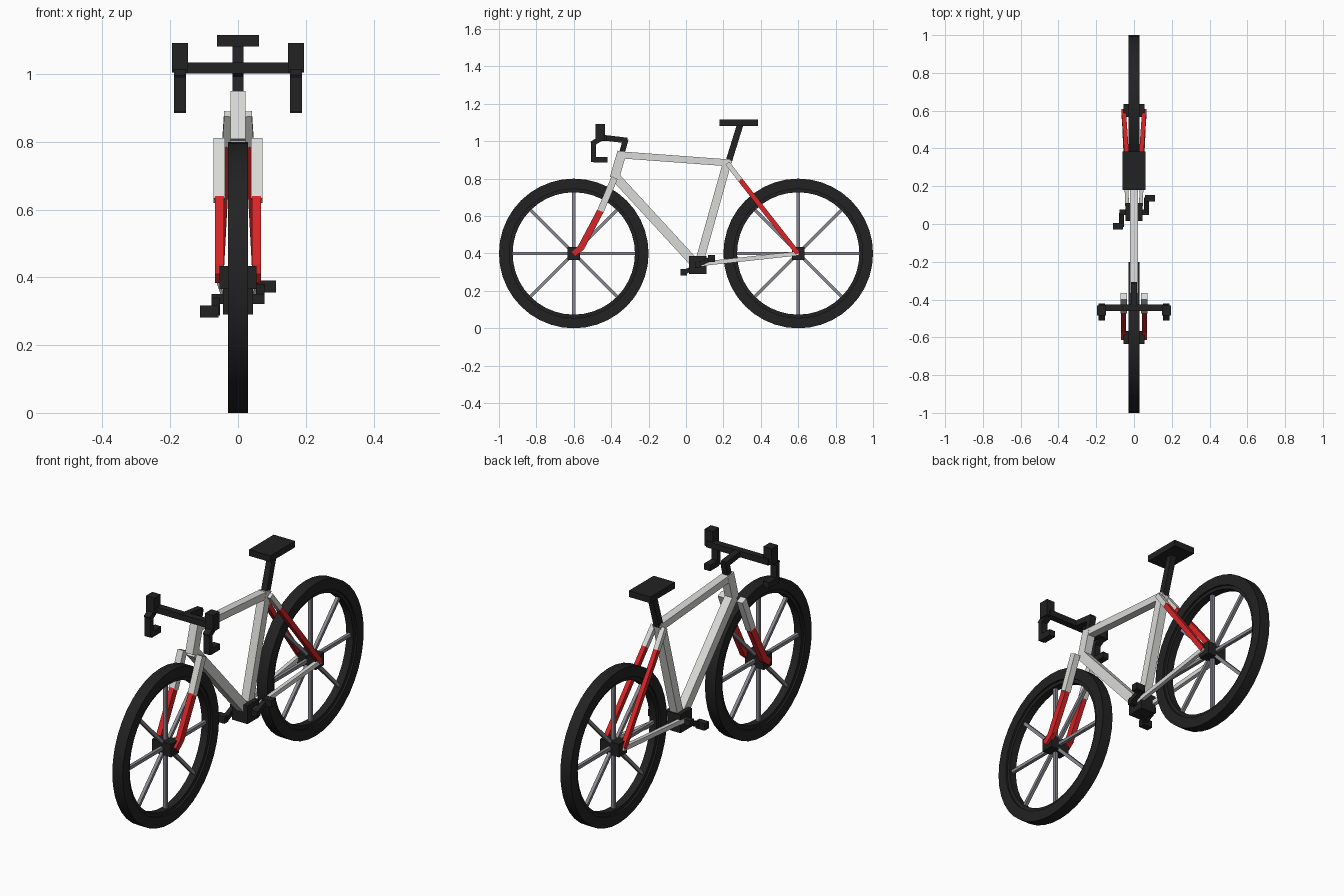
import bpy, bmesh, math
from mathutils import Vector, Matrix

if "Cube" in bpy.data.objects:
    bpy.data.objects.remove(bpy.data.objects["Cube"])


def material(name, rgb):
    m = bpy.data.materials.new(name)
    m.diffuse_color = (*rgb, 1)
    m.use_nodes = True
    m.node_tree.nodes["Principled BSDF"].inputs["Base Color"].default_value = m.diffuse_color
    return m


BLACK = material("matte black", (0.016, 0.016, 0.016))
WHITE = material("pale grey paint", (0.70, 0.70, 0.69))
RED = material("red paint", (0.68, 0.018, 0.02))
STEEL = material("spoke steel", (0.25, 0.25, 0.28))


def finish(name, bm, mat):
    bmesh.ops.recalc_face_normals(bm, faces=bm.faces)
    me = bpy.data.meshes.new(name)
    bm.to_mesh(me)
    bm.free()
    me.materials.append(mat)
    ob = bpy.data.objects.new(name, me)
    bpy.context.collection.objects.link(ob)
    return ob


def box(name, lo, hi, mat):
    """Axis-aligned box between two corners."""
    lo, hi = Vector(lo), Vector(hi)
    bm = bmesh.new()
    bmesh.ops.create_cube(bm, size=1, matrix=Matrix.Translation((lo + hi) / 2)
                          @ Matrix.Diagonal((*(hi - lo), 1)))
    return finish(name, bm, mat)


def add_bar(bm, a, b, wide, thick):
    """Square-section bar from a to b, wide along x."""
    a, b = Vector(a), Vector(b)
    d = (b - a).normalized()
    side = Vector((1, 0, 0))
    side = (side - d * side.dot(d)).normalized()
    up = d.cross(side)
    rot = Matrix((side, up, d)).transposed().to_4x4()
    bmesh.ops.create_cube(bm, size=1, matrix=Matrix.Translation((a + b) / 2) @ rot
                          @ Matrix.Diagonal((wide, thick, (b - a).length, 1)))


def bar(name, a, b, wide, thick, mat):
    bm = bmesh.new()
    add_bar(bm, a, b, wide, thick)
    return finish(name, bm, mat)


def ring(name, cy, cz, profile, mat, n=40):
    """Closed (radius, x) profile swept around the wheel axle."""
    bm = bmesh.new()
    loops = []
    for i in range(n):
        t = 2 * math.pi * i / n
        loops.append([bm.verts.new((x, cy + r * math.sin(t), cz + r * math.cos(t)))
                      for r, x in profile])
    k = len(profile)
    for i in range(n):
        p, q = loops[i], loops[(i + 1) % n]
        for j in range(k):
            bm.faces.new((p[j], p[(j + 1) % k], q[(j + 1) % k], q[j]))
    ob = finish(name, bm, mat)
    bpy.ops.object.select_all(action='DESELECT')
    ob.select_set(True)
    bpy.context.view_layer.objects.active = ob
    bpy.ops.object.shade_smooth_by_angle(angle=math.radians(30))


# Wheels: tyre, narrower rim, hub and eight spokes
for end, cy in (("front", -0.6), ("rear", 0.6)):
    ring(end + "_tyre", cy, 0.4,
         [(0.4, -0.03), (0.4, 0.03), (0.345, 0.03), (0.345, -0.03)], BLACK)
    ring(end + "_rim", cy, 0.4,
         [(0.35, -0.02), (0.35, 0.02), (0.327, 0.02), (0.327, -0.02)], BLACK)
    box(end + "_hub", (-0.055, cy - 0.034, 0.366), (0.055, cy + 0.034, 0.434), BLACK)
    bm = bmesh.new()
    for i in range(8):
        t = i * math.pi / 4
        c, s = math.cos(t), math.sin(t)
        add_bar(bm, (0, cy + 0.02 * s, 0.4 + 0.02 * c),
                (0, cy + 0.335 * s, 0.4 + 0.335 * c), 0.017, 0.017)
    finish(end + "_spokes", bm, STEEL)

# Main frame
bar("top_tube", (0, -0.35, 0.927), (0, 0.235, 0.884), 0.042, 0.037, WHITE)
bar("head_tube", (0, -0.342, 0.943), (0, -0.383, 0.802), 0.044, 0.05, WHITE)
bar("down_tube", (0, -0.378, 0.81), (0, 0.05, 0.345), 0.044, 0.05, WHITE)
bar("seat_tube", (0, 0.224, 0.9), (0, 0.07, 0.35), 0.044, 0.045, WHITE)

# Paired fork blades and stays
for tag, s in (("left", -1), ("right", 1)):
    x = 0.055 * s
    bar(tag + "_fork_upper", (x, -0.382, 0.805), (x, -0.457, 0.627), 0.034, 0.036, WHITE)
    bar(tag + "_fork_lower", (x, -0.455, 0.632), (x, -0.562, 0.43), 0.027, 0.036, RED)
    bar(tag + "_fork_tip", (x, -0.552, 0.438), (x, -0.604, 0.396), 0.027, 0.034, RED)
    bar(tag + "_seat_stay_upper", (0.028 * s, 0.222, 0.882), (0.034 * s, 0.291, 0.792),
        0.026, 0.026, WHITE)
    bar(tag + "_seat_stay_lower", (0.034 * s, 0.291, 0.792), (x, 0.598, 0.4),
        0.024, 0.026, RED)
    bar(tag + "_chain_stay", (0.035 * s, 0.06, 0.342), (x, 0.604, 0.401), 0.02, 0.023, WHITE)

# Seat post and saddle
bar("seat_post", (0, 0.228, 0.89), (0, 0.29, 1.09), 0.032, 0.034, BLACK)
box("saddle", (-0.062, 0.18, 1.082), (0.062, 0.385, 1.115), BLACK)

# Stem and drop handlebar
bar("steerer", (0, -0.343, 0.935), (0, -0.322, 1.012), 0.032, 0.03, BLACK)
bar("stem", (0, -0.315, 1.004), (0, -0.45, 1.02), 0.032, 0.03, BLACK)
box("handlebar", (-0.18, -0.46, 1.002), (0.18, -0.425, 1.034), BLACK)
for tag, s in (("left", -1), ("right", 1)):
    x = 0.171 * s
    box(tag + "_brake_hood", (x - 0.024, -0.485, 1.004), (x + 0.024, -0.432, 1.091), BLACK)
    bar(tag + "_drop_top", (x, -0.45, 1.018), (x, -0.505, 0.985), 0.035, 0.028, BLACK)
    box(tag + "_drop_front", (x - 0.0175, -0.507, 0.89), (x + 0.0175, -0.48, 1.0), BLACK)
    box(tag + "_drop_grip", (x - 0.0175, -0.495, 0.885), (x + 0.0175, -0.42, 0.917), BLACK)

# Crankset: opposite arms with pedals
box("crank_case", (-0.045, 0.015, 0.29), (0.045, 0.11, 0.386), BLACK)
for tag, s in (("left", -1), ("right", 1)):
    y, z = 0.062 + 0.074 * s, 0.336 + 0.037 * s
    box(tag + "_crank_axle", (min(0.03 * s, 0.078 * s), 0.047, 0.321),
        (max(0.03 * s, 0.078 * s), 0.077, 0.351), BLACK)
    bar(tag + "_crank_arm", (0.066 * s, 0.052, 0.331 + 0.004 * s), (0.066 * s, y, z),
        0.025, 0.025, BLACK)
    box(tag + "_pedal", (min(0.058 * s, 0.112 * s), y - 0.018, z - 0.018),
        (max(0.058 * s, 0.112 * s), y + 0.018, z + 0.018), BLACK)
